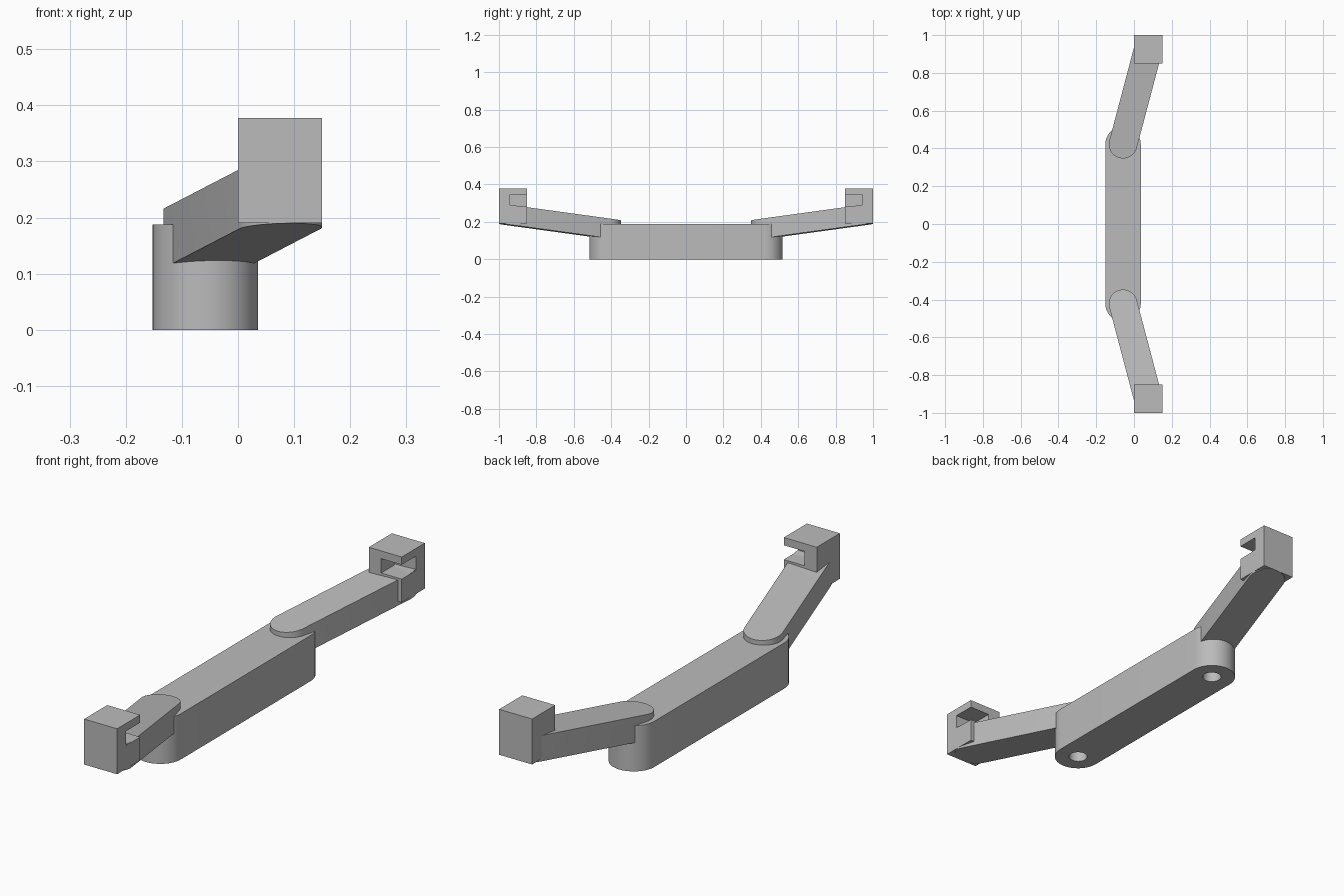
import bpy, bmesh, math
from mathutils import Vector

if "Cube" in bpy.data.objects:
    bpy.data.objects.remove(bpy.data.objects["Cube"])

grey = bpy.data.materials.new("plain grey")
grey.use_nodes = True
grey.diffuse_color = (0.5, 0.5, 0.5, 1)
grey.node_tree.nodes["Principled BSDF"].inputs["Base Color"].default_value = (0.5, 0.5, 0.5, 1)


def finish(name, bm):
    bmesh.ops.recalc_face_normals(bm, faces=bm.faces)
    mesh = bpy.data.meshes.new(name)
    bm.to_mesh(mesh)
    bm.free()
    mesh.materials.append(grey)
    obj = bpy.data.objects.new(name, mesh)
    bpy.context.collection.objects.link(obj)
    return obj


def slot_bar(name, a, b, radius, height, steps=24):
    """Upright bar with round ends; its floor runs from point a to point b."""
    a, b = Vector(a), Vector(b)
    run = b - a
    flat = run.xy.length
    along = Vector((run.x / flat, run.y / flat, 0))
    across = Vector((-along.y, along.x, 0))
    slope = run.z / flat
    bm = bmesh.new()
    ring = []
    for centre, start in ((b, -math.pi / 2), (a, math.pi / 2)):
        for i in range(steps + 1):
            t = start + math.pi * i / steps
            u, v = radius * math.cos(t), radius * math.sin(t)
            ring.append(bm.verts.new(centre + along * u + across * v + Vector((0, 0, slope * u))))
    floor = bm.faces.new(ring)
    top = bmesh.ops.extrude_face_region(bm, geom=[floor])["geom"]
    bmesh.ops.translate(bm, vec=(0, 0, height),
                        verts=[g for g in top if isinstance(g, bmesh.types.BMVert)])
    return finish(name, bm)


def box(name, low, high):
    low, high = Vector(low), Vector(high)
    bm = bmesh.new()
    bmesh.ops.create_cube(bm, size=1)
    for v in bm.verts:
        v.co = (low + high) / 2 + Vector(p * q for p, q in zip(v.co, high - low))
    return finish(name, bm)


def cylinder(name, x, y, radius, low, high):
    bm = bmesh.new()
    bmesh.ops.create_cone(bm, cap_ends=True, segments=32, radius1=radius, radius2=radius, depth=high - low)
    bmesh.ops.translate(bm, vec=(x, y, (low + high) / 2), verts=bm.verts)
    return finish(name, bm)


def activate(obj):
    bpy.ops.object.select_all(action='DESELECT')
    obj.select_set(True)
    bpy.context.view_layer.objects.active = obj


def cut(target, cutter):
    cutter.hide_render = True
    mod = target.modifiers.new("cut", 'BOOLEAN')
    mod.operation = 'DIFFERENCE'
    mod.solver = 'EXACT'
    mod.object = cutter
    activate(target)
    bpy.ops.object.modifier_apply(modifier=mod.name)
    bpy.data.objects.remove(cutter)


def smooth(obj):
    activate(obj)
    bpy.ops.object.shade_smooth_by_angle(angle=math.radians(30))


BODY_X, PIVOT_Y = -0.058, 0.422

# Central bar with a pivot hole under each end
body = slot_bar("central_bar", (BODY_X, -PIVOT_Y, 0), (BODY_X, PIVOT_Y, 0), 0.094, 0.188)
for side in (-1, 1):
    cut(body, cylinder("hole_cutter", BODY_X, side * PIVOT_Y, 0.037, -0.05, 0.25))
smooth(body)

for side, label in ((-1, "front"), (1, "back")):
    # Sloping round-ended arm
    arm = slot_bar(label + "_arm", (BODY_X, side * PIVOT_Y, 0.111),
                   (0.075, side * 0.925, 0.18), 0.075, 0.106)
    smooth(arm)

    # End block with a notch in its inner left corner
    ys = sorted((side * 0.85, side * 1.0))
    block = box(label + "_end_block", (0, ys[0], 0.19), (0.15, ys[1], 0.377))
    ys = sorted((side * 0.8, side * 0.942))
    cut(block, box("notch_cutter", (0.056, ys[0], 0.286), (0.2, ys[1], 0.345)))
